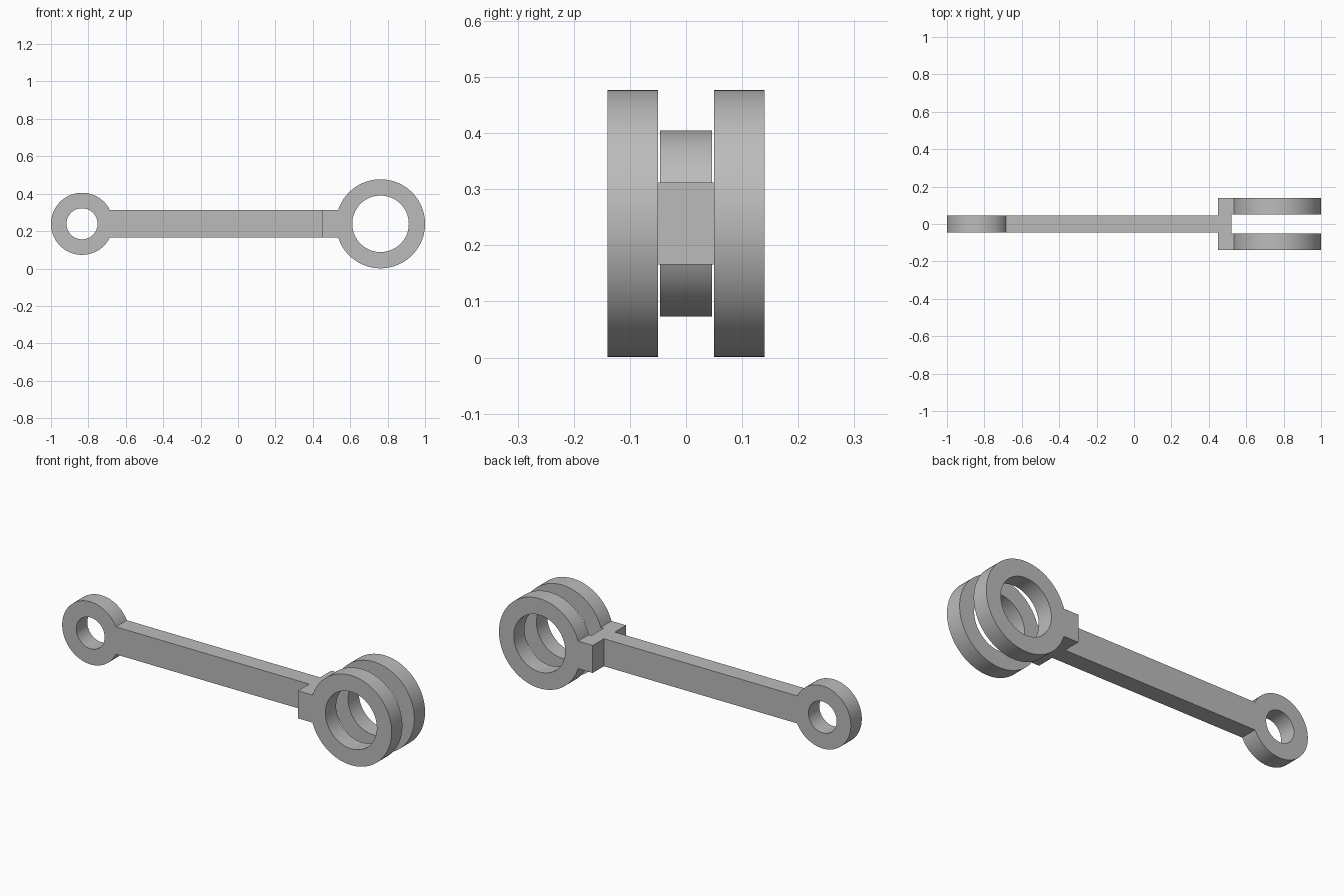
import bpy
import bmesh
import math

cube = bpy.data.objects.get("Cube")
if cube:
    bpy.data.objects.remove(cube, do_unlink=True)

MID_Z = 0.239          # height of the shared axis
BAR = 0.073            # half height of the shank
SHANK_Y = 0.046        # half thickness of the shank
SLOT_Y, FORK_Y = 0.05, 0.14
FORK_X, SLOT_X = 0.45, 0.52

steel = bpy.data.materials.new("grey steel")
steel.use_nodes = True
colour = (0.5, 0.5, 0.5, 1)
steel.diffuse_color = colour
steel.node_tree.nodes["Principled BSDF"].inputs["Base Color"].default_value = colour


def arc(cx, r, start, end, n=96):
    step = (end - start) / n
    return [(cx + r * math.cos(start + i * step), r * math.sin(start + i * step))
            for i in range(n + 1)]


def plate(name, outlines, y0, y1):
    """Extrude closed outlines (x, z); inner outlines become holes."""
    curve = bpy.data.curves.new(name + "_profile", "CURVE")
    curve.dimensions = "2D"
    curve.fill_mode = "BOTH"
    curve.extrude = (y1 - y0) / 2
    for pts in outlines:
        spline = curve.splines.new("POLY")
        spline.points.add(len(pts) - 1)
        for p, (x, z) in zip(spline.points, pts):
            p.co = (x, z, 0, 1)
        spline.use_cyclic_u = True
    helper = bpy.data.objects.new(name + "_profile", curve)
    bpy.context.collection.objects.link(helper)
    bpy.context.view_layer.update()
    mesh = bpy.data.meshes.new_from_object(
        helper.evaluated_get(bpy.context.evaluated_depsgraph_get()))
    bpy.data.objects.remove(helper, do_unlink=True)

    # Weld the caps to the walls and stand the plate upright
    bm = bmesh.new()
    bm.from_mesh(mesh)
    bmesh.ops.remove_doubles(bm, verts=bm.verts, dist=0.0001)
    for v in bm.verts:
        v.co = (v.co.x, (y0 + y1) / 2 - v.co.z, v.co.y + MID_Z)
    bmesh.ops.recalc_face_normals(bm, faces=bm.faces)
    bm.to_mesh(mesh)
    bm.free()

    mesh.name = name
    mesh.materials.clear()
    mesh.materials.append(steel)
    obj = bpy.data.objects.new(name, mesh)
    bpy.context.collection.objects.link(obj)
    bpy.ops.object.select_all(action="DESELECT")
    obj.select_set(True)
    bpy.context.view_layer.objects.active = obj
    bpy.ops.object.shade_smooth_by_angle(angle=math.radians(30))
    return obj


def eye_with_bar(cx, outer, inner, end_x):
    """Ring outline that runs into a straight bar ending at end_x."""
    a = math.asin(BAR / outer)
    if end_x < cx:
        a, b = math.pi + a, 3 * math.pi - a
    else:
        b = 2 * math.pi - a
    ring = arc(cx, outer, a, b)
    ends = [(end_x, math.copysign(BAR, ring[i][1])) for i in (-1, 0)]
    return [ring + ends, arc(cx, inner, 0, 2 * math.pi)[:-1]]


# Shank with the small eye
plate("shank_and_small_eye", eye_with_bar(-0.834, 0.166, 0.083, FORK_X),
      -SHANK_Y, SHANK_Y)

# Block joining the fork arms
plate("fork_bridge", [[(FORK_X, -BAR), (SLOT_X, -BAR), (SLOT_X, BAR), (FORK_X, BAR)]],
      -SLOT_Y, SLOT_Y)

# Two fork arms with large eyes
for side, y0, y1 in (("right", -FORK_Y, -SLOT_Y), ("left", SLOT_Y, FORK_Y)):
    arm = "front" if side == "right" else "back"
    plate(arm + "_fork_arm", eye_with_bar(0.762, 0.238, 0.151, FORK_X), y0, y1)
